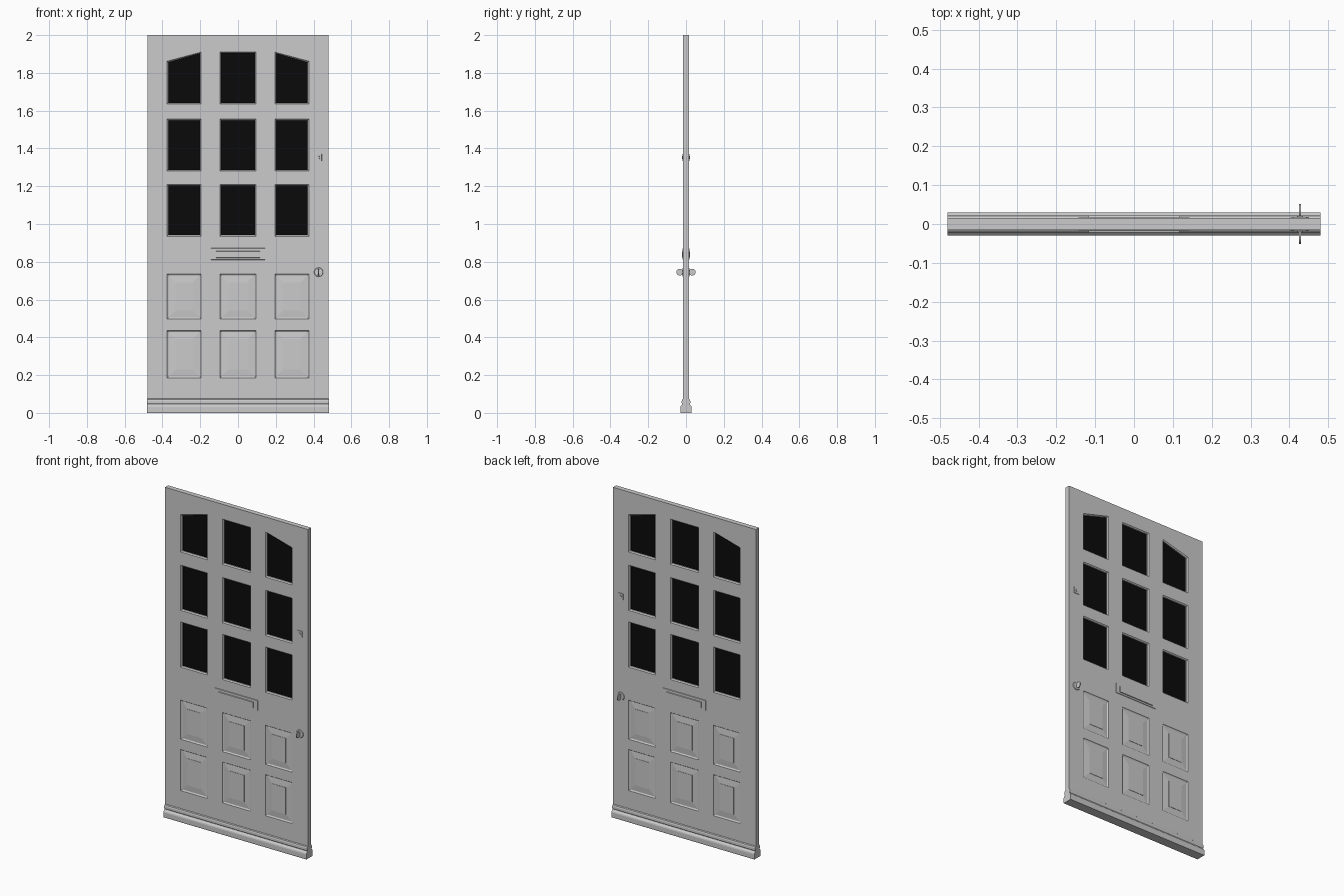
import bpy, bmesh, math
from mathutils import Matrix, Vector

if "Cube" in bpy.data.objects:
    bpy.data.objects.remove(bpy.data.objects["Cube"])

T = 0.015                      # half thickness of the door leaf
XS = [-0.48, -0.375, -0.195, -0.095, 0.095, 0.195, 0.375, 0.48]
ZS = [0.0, 0.185, 0.435, 0.497, 0.735, 0.935, 1.21, 1.28, 1.555, 1.635, 1.91, 2.0]
PANEL_ROWS, WINDOW_ROWS = (1, 3), (5, 7, 9)


def finish(name, bm, color=None, smooth=False):
    bmesh.ops.remove_doubles(bm, verts=bm.verts, dist=1e-6)
    bmesh.ops.recalc_face_normals(bm, faces=bm.faces)
    me = bpy.data.meshes.new(name)
    bm.to_mesh(me)
    bm.free()
    ob = bpy.data.objects.new(name, me)
    bpy.context.collection.objects.link(ob)
    if color:
        mat = bpy.data.materials.new(name)
        mat.diffuse_color = color
        mat.use_nodes = True
        mat.node_tree.nodes["Principled BSDF"].inputs["Base Color"].default_value = mat.diffuse_color
        me.materials.append(mat)
    if smooth:
        bpy.context.view_layer.objects.active = ob
        ob.select_set(True)
        bpy.ops.object.shade_smooth_by_angle(angle=math.radians(35))
        ob.select_set(False)
    return ob


def grid_z(i, j):
    # outer top corners of the upper side windows drop to form the arch
    return 1.862 if j == 10 and i in (1, 6) else ZS[j]


def cell(i, j, inset):
    """Four (x, z) corners of a grid cell, shrunk by an inset."""
    d = inset
    return [(XS[i] + d, grid_z(i, j) + d), (XS[i + 1] - d, grid_z(i + 1, j) + d),
            (XS[i + 1] - d, grid_z(i + 1, j + 1) - d), (XS[i] + d, grid_z(i, j + 1) - d)]


def loft(bm, rings, cap):
    """Bridge quad rings of 3D points; optionally fill the last."""
    vs = [[bm.verts.new(p) for p in r] for r in rings]
    for a, b in zip(vs, vs[1:]):
        for k in range(len(a)):
            n = (k + 1) % len(a)
            bm.faces.new((a[k], a[n], b[n], b[k]))
    if cap:
        bm.faces.new(vs[-1])


def box(bm, x0, x1, y0, y1, z0, z1, taper=0.0):
    """Box from y0 to y1, with its y1 face shrunk by taper."""
    rings = []
    for y, d in ((y0, 0), (y1, taper)):
        rings.append([(x0 + d, y, z0 + d), (x1 - d, y, z0 + d),
                      (x1 - d, y, z1 - d), (x0 + d, y, z1 - d)])
    loft(bm, rings, True)
    bm.faces.new([bm.verts.new(p) for p in rings[0]])


def cyl(bm, center, r0, r1, depth, axis, seg=24):
    rot = Vector((0, 0, 1)).rotation_difference(Vector(axis)).to_matrix().to_4x4()
    bmesh.ops.create_cone(bm, cap_ends=True, segments=seg, radius1=r0, radius2=r1,
                          depth=depth, matrix=Matrix.Translation(center) @ rot)


# Door leaf: both faces with window reveals and raised fielded panels
WINDOW = [(0, T), (0.006, 0.009), (0.006, 0.002)]
PANEL = [(0, T), (0.003, 0.011), (0.007, 0.009), (0.044, 0.0125), (0.044, 0.0145)]
bm = bmesh.new()
for s in (-1, 1):
    for i in range(7):
        for j in range(11):
            steps, cap = [(0, T)], True
            if i in (1, 3, 5) and j in PANEL_ROWS:
                steps = PANEL
            elif i in (1, 3, 5) and j in WINDOW_ROWS:
                steps, cap = WINDOW, False
            loft(bm, [[(x, s * y, z) for x, z in cell(i, j, d)] for d, y in steps], cap)
# Edges of the leaf, split to match the grid
for i in range(7):
    for z in (0, 2.0):
        bm.faces.new([bm.verts.new(p) for p in ((XS[i], -T, z), (XS[i + 1], -T, z),
                                                (XS[i + 1], T, z), (XS[i], T, z))])
for j in range(11):
    for x in (-0.48, 0.48):
        bm.faces.new([bm.verts.new(p) for p in ((x, -T, ZS[j]), (x, T, ZS[j]),
                                                (x, T, ZS[j + 1]), (x, -T, ZS[j + 1]))])
finish("door_leaf", bm)

# Dark glass panes
bm = bmesh.new()
for i in (1, 3, 5):
    for j in WINDOW_ROWS:
        c = cell(i, j, 0.005)
        loft(bm, [[(x, y, z) for x, z in c] for y in (-0.003, 0.003)], True)
        bm.faces.new([bm.verts.new((x, -0.003, z)) for x, z in c])
finish("window_glass", bm, (0.003, 0.003, 0.003, 1))

# Stepped weather bar along the foot, on both sides
half = [(0.029, 0), (0.030, 0.006), (0.030, 0.03), (0.028, 0.037), (0.022, 0.043),
        (0.020, 0.048), (0.0225, 0.053), (0.0225, 0.064), (0.020, 0.072), (0.0148, 0.076)]
prof = half + [(-y, z) for y, z in reversed(half)]
bm = bmesh.new()
loft(bm, [[(x, y, z) for y, z in prof] for x in (-0.4805, 0.4805)], True)
bm.faces.new([bm.verts.new((-0.4805, y, z)) for y, z in prof])
finish("weather_bar", bm)

for s, side in ((-1, "front"), (1, "back")):
    # Letter plate with hinged flap
    bm = bmesh.new()
    box(bm, -0.145, 0.145, s * 0.012, s * 0.0175, 0.808, 0.874, 0.003)
    box(bm, -0.118, 0.118, s * 0.015, s * 0.022, 0.82, 0.857, 0.002)
    finish("letter_plate_" + side, bm)

    # Upper lock plate with a small cylinder
    bm = bmesh.new()
    box(bm, 0.409, 0.445, s * 0.012, s * 0.0175, 1.332, 1.372, 0.002)
    cyl(bm, (0.427, s * 0.0175, 1.352), 0.008, 0.007, 0.007, (0, s, 0), 16)
    finish("lock_" + side, bm)

    # Handle: round rose, spindle and upright ring grip
    bm = bmesh.new()
    cyl(bm, (0.427, s * 0.0155, 0.745), 0.026, 0.022, 0.006, (0, s, 0))
    finish("handle_rose_" + side, bm, smooth=True)
    bm = bmesh.new()
    cyl(bm, (0.427, s * 0.033, 0.745), 0.018, 0.018, 0.005, (1, 0, 0))
    finish("handle_grip_" + side, bm, smooth=True)
